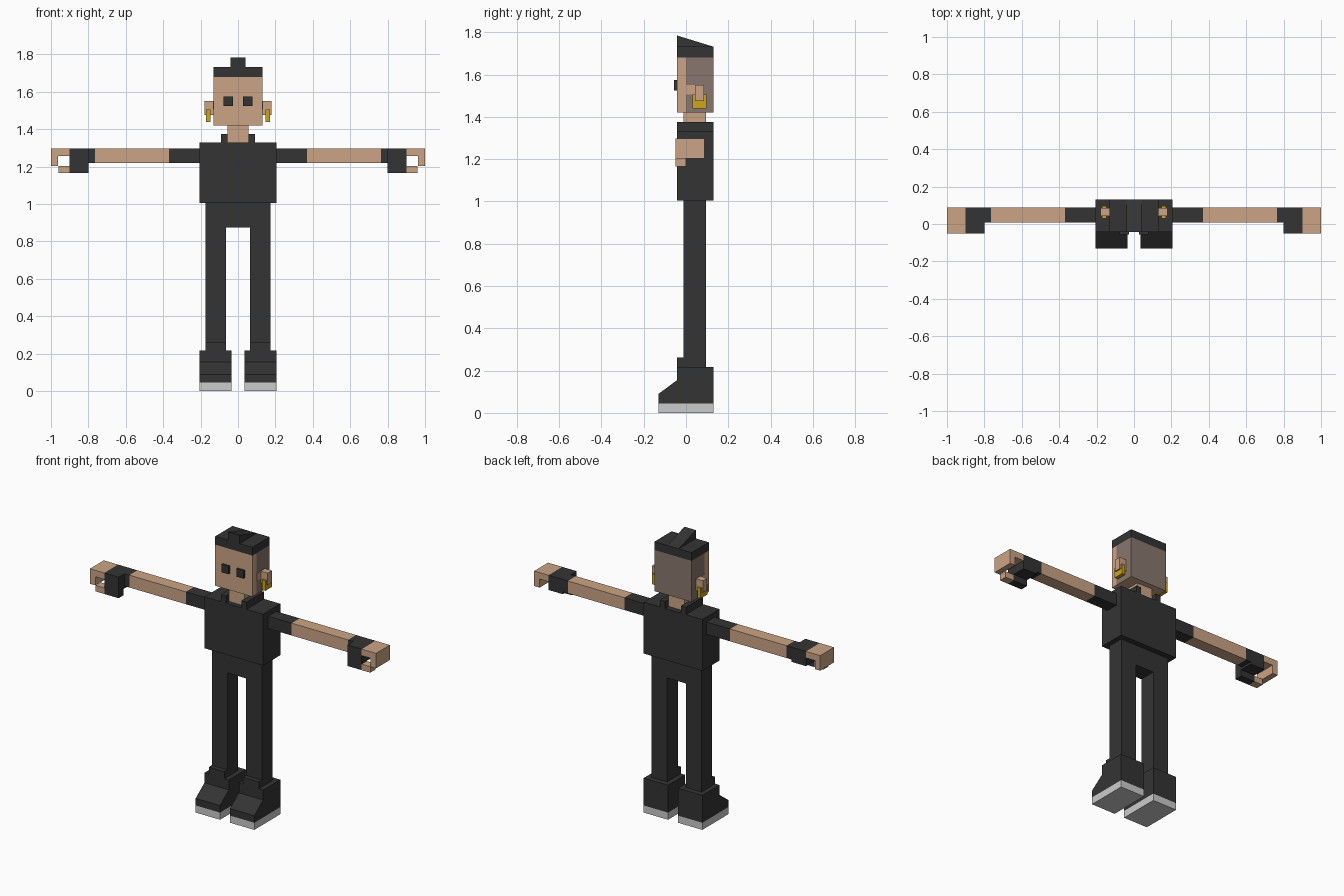
import bpy, bmesh

if "Cube" in bpy.data.objects:
    bpy.data.objects.remove(bpy.data.objects["Cube"])


def material(name, rgb):
    m = bpy.data.materials.new(name)
    m.diffuse_color = (*rgb, 1.0)
    m.use_nodes = True
    m.node_tree.nodes["Principled BSDF"].inputs["Base Color"].default_value = m.diffuse_color
    return m


BLACK = material("black cloth", (0.034, 0.034, 0.034))
SKIN = material("skin", (0.60, 0.375, 0.235))
SHAVED = material("shaved hair", (0.25, 0.185, 0.155))
GOLD = material("gold", (0.62, 0.38, 0.01))
WHITE = material("pale sole", (0.60, 0.60, 0.60))


def prism(name, profile, x0, x1, mat):
    """Extrude a (y, z) profile from x0 to x1."""
    bm = bmesh.new()
    face = bm.faces.new([bm.verts.new((x0, y, z)) for y, z in profile])
    ext = bmesh.ops.extrude_face_region(bm, geom=[face])
    verts = [v for v in ext["geom"] if isinstance(v, bmesh.types.BMVert)]
    bmesh.ops.translate(bm, verts=verts, vec=(x1 - x0, 0, 0))
    bmesh.ops.recalc_face_normals(bm, faces=bm.faces)
    mesh = bpy.data.meshes.new(name)
    bm.to_mesh(mesh)
    bm.free()
    mesh.materials.append(mat)
    obj = bpy.data.objects.new(name, mesh)
    bpy.context.collection.objects.link(obj)
    return obj


def box(name, x, y, z, mat):
    (y0, y1), (z0, z1) = y, z
    return prism(name, [(y0, z0), (y1, z0), (y1, z1), (y0, z1)], x[0], x[1], mat)


def pair(make, name, *args):
    """Build a part on the +x side with a mirrored twin."""
    obj = make(name, *args)
    mod = obj.modifiers.new("mirror", 'MIRROR')
    mod.use_axis[0] = True
    mod.use_mirror_merge = False
    return obj


BODY_Y = (-0.042, 0.13)
LIMB_Y = (-0.012, 0.095)
ARM_Y = (0.008, 0.088)
HAND_Y = (-0.05, 0.088)

# Head: skin face, shaved sides and back
head = box("head", (-0.13, 0.13), BODY_Y, (1.42, 1.68), SKIN)
head.data.materials.append(SHAVED)
bm = bmesh.new()
bm.from_mesh(head.data)
bmesh.ops.bisect_plane(bm, geom=bm.verts[:] + bm.edges[:] + bm.faces[:],
                       plane_co=(0, 0, 0), plane_no=(0, 1, 0))
bm.normal_update()
for f in bm.faces:
    if abs(f.normal.z) < 0.5 and f.calc_center_median().y > 0.01:
        f.material_index = 1
bm.to_mesh(head.data)
bm.free()

# Hair
box("hair_cap", (-0.13, 0.13), BODY_Y, (1.68, 1.732), BLACK)
prism("hair_ridge", [(-0.042, 1.732), (0.13, 1.732), (-0.042, 1.785)], -0.04, 0.04, BLACK)

# Face details, ears and earrings
pair(box, "eye", (0.027, 0.077), (-0.056, -0.042), (1.525, 1.575), BLACK)
pair(box, "ear", (0.13, 0.178), (0.042, 0.085), (1.475, 1.55), SKIN)
pair(box, "sideburn_skin", (0.13, 0.133), (0.0, 0.042), (1.505, 1.55), SKIN)
pair(prism, "earring", [(0.03, 1.44), (0.096, 1.44), (0.096, 1.505), (0.085, 1.505),
                        (0.085, 1.475), (0.042, 1.475), (0.042, 1.505), (0.03, 1.505)],
     0.147, 0.17, GOLD)

# Neck, collar and torso
box("neck", (-0.055, 0.055), LIMB_Y, (1.33, 1.42), SKIN)
pair(box, "collar", (0.055, 0.09), BODY_Y, (1.33, 1.375), BLACK)
box("torso", (-0.205, 0.205), BODY_Y, (1.005, 1.33), BLACK)

# Arms
ARM_Z = (1.22, 1.298)
pair(box, "sleeve", (0.205, 0.37), ARM_Y, ARM_Z, BLACK)
pair(box, "forearm", (0.37, 0.765), ARM_Y, ARM_Z, SKIN)
pair(box, "glove_cuff", (0.765, 0.80), ARM_Y, ARM_Z, BLACK)

# Gloved palms with bent fingers and thumbs
pair(box, "glove", (0.80, 0.90), HAND_Y, (1.205, 1.298), BLACK)
pair(box, "glove_thumb", (0.80, 0.90), (-0.05, 0.0), (1.165, 1.205), BLACK)
pair(box, "fingers", (0.90, 0.962), HAND_Y, (1.257, 1.298), SKIN)
pair(box, "fingertips", (0.962, 1.0), HAND_Y, (1.203, 1.298), SKIN)
pair(box, "thumb", (0.90, 0.96), (-0.05, 0.0), (1.165, 1.203), SKIN)

# Hips and legs
box("hips", (-0.065, 0.065), LIMB_Y, (0.875, 1.005), BLACK)
pair(box, "leg", (0.065, 0.175), LIMB_Y, (0.2, 1.005), BLACK)

# Shoes
pair(box, "shoe_tongue", (0.065, 0.175), (-0.042, -0.012), (0.218, 0.262), BLACK)
pair(prism, "shoe", [(-0.13, 0.045), (0.13, 0.045), (0.13, 0.218),
                     (-0.042, 0.218), (-0.042, 0.155), (-0.13, 0.09)], 0.035, 0.205, BLACK)
pair(box, "sole", (0.035, 0.205), (-0.13, 0.13), (0.0, 0.045), WHITE)
